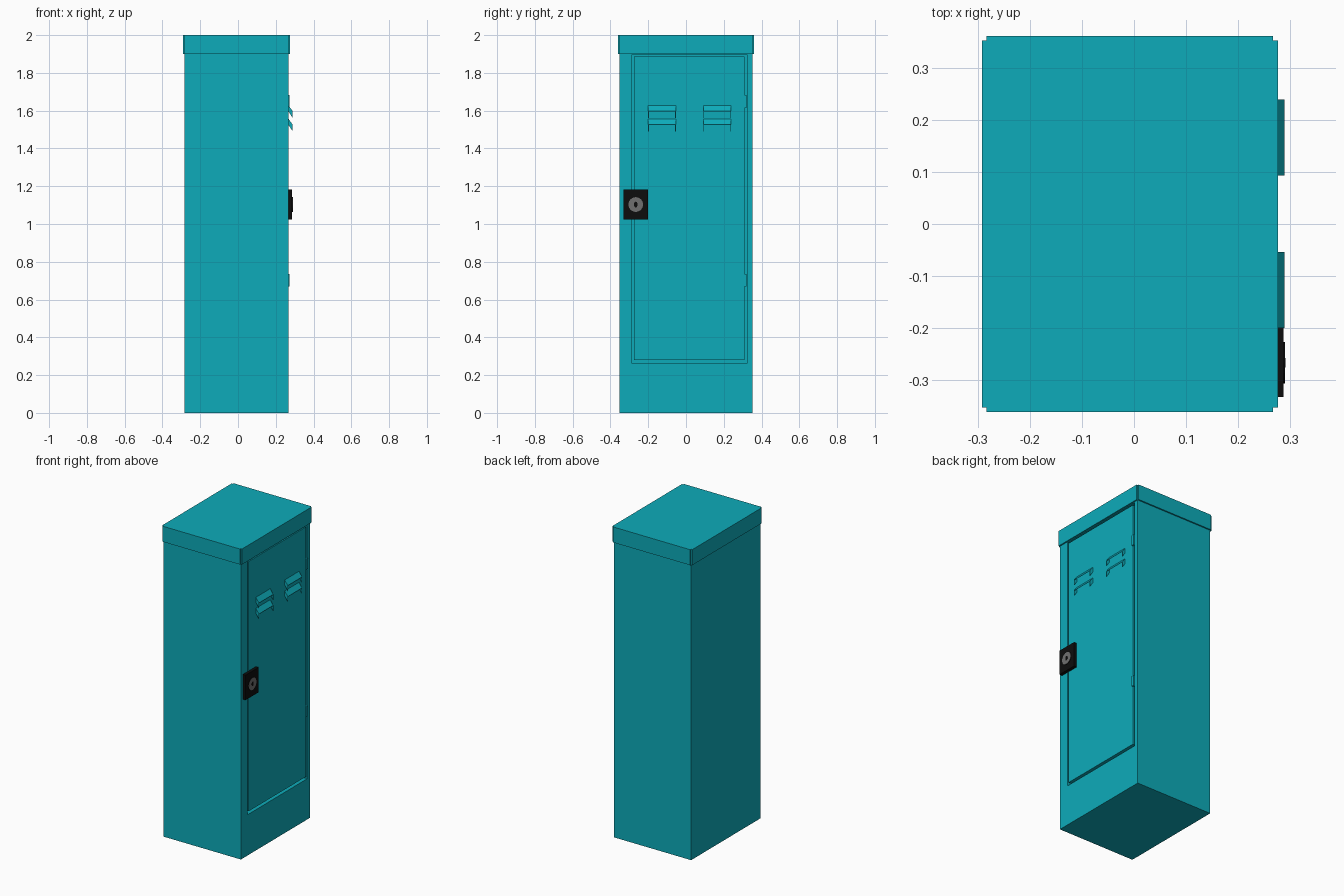
import bpy, bmesh, math

if "Cube" in bpy.data.objects:
    bpy.data.objects.remove(bpy.data.objects["Cube"])


def material(name, rgb):
    m = bpy.data.materials.new(name)
    m.diffuse_color = (*rgb, 1)
    m.use_nodes = True
    m.node_tree.nodes["Principled BSDF"].inputs["Base Color"].default_value = m.diffuse_color
    return m


TEAL = material("teal_paint", (0.004, 0.41, 0.49))
BLACK = material("black_plastic", (0.004, 0.004, 0.004))
GREY = material("lock_metal", (0.16, 0.16, 0.16))


def finish(name, bm, mat):
    bmesh.ops.recalc_face_normals(bm, faces=bm.faces)
    me = bpy.data.meshes.new(name)
    bm.to_mesh(me)
    bm.free()
    me.materials.append(mat)
    ob = bpy.data.objects.new(name, me)
    bpy.context.collection.objects.link(ob)
    return ob


def box(name, x, y, z, mat=TEAL):
    bm = bmesh.new()
    bmesh.ops.create_cube(bm, size=1)
    for v in bm.verts:
        v.co = [r[0] + (c + 0.5) * (r[1] - r[0]) for c, r in zip(v.co, (x, y, z))]
    return finish(name, bm, mat)


def prism(name, points, offset, mat=TEAL):
    """Extrude a closed loop of 3D points along an offset."""
    bm = bmesh.new()
    face = bm.faces.new([bm.verts.new(p) for p in points])
    ext = bmesh.ops.extrude_face_region(bm, geom=[face])["geom"]
    bmesh.ops.translate(bm, vec=offset, verts=[v for v in ext if isinstance(v, bmesh.types.BMVert)])
    return finish(name, bm, mat)


def disc(name, radius, x, y, z, mat, stretch=1.0):
    ring = [(x[0], y + radius * math.cos(a), z + stretch * radius * math.sin(a))
            for a in (i * math.tau / 24 for i in range(24))]
    return prism(name, ring, (x[1] - x[0], 0, 0), mat)


X0, X1, Y, LIP = -0.283, 0.267, 0.352, 0.009

# Cabinet with a recess for the door
body = box("cabinet_body", (X0, X1), (-Y, Y), (0, 1.95))
cutter = box("door_cutter", (X1 - 0.03, X1 + 0.05), (-0.285, 0.322), (0.262, 1.897))
cutter.hide_render = True
cutter.hide_set(True)
mod = body.modifiers.new("door_recess", 'BOOLEAN')
mod.object = cutter
mod.solver = 'EXACT'

# Lid: folded flaps leave a small notch at every corner
xa, xb, yb = X0 - LIP, X1 + LIP, Y + LIP
lid = [(X0, -yb), (X1, -yb), (X1, -Y), (xb, -Y), (xb, Y), (X1, Y),
       (X1, yb), (X0, yb), (X0, Y), (xa, Y), (xa, -Y), (X0, -Y)]
prism("lid", [(x, y, 1.9) for x, y in lid], (0, 0, 0.1))

# Door and hinges
box("door", (X1 - 0.03, X1), (-0.274, 0.309), (0.28, 1.886))
for i, z in enumerate((0.702, 1.648)):
    box(f"hinge_{i}", (X1 - 0.02, X1 + 0.006), (0.303, 0.321), (z - 0.034, z + 0.034))

# Vent louvres: sloping hood with a cheek at each end
for i, ya in enumerate((-0.2, 0.093)):
    for j, z in enumerate((1.628, 1.557)):
        w, t = 0.146, 0.003
        xo = 0.289
        hood = [(X1, ya, z), (xo, ya, z - 0.03), (xo, ya, z - 0.03 - t), (X1, ya, z - t)]
        prism(f"louvre_hood_{i}{j}", hood, (0, w, 0))
        for k, yc in enumerate((ya, ya + w - t)):
            cheek = [(X1, yc, z), (xo, yc, z - 0.03), (xo, yc, z - 0.066), (X1, yc, z - 0.032)]
            prism(f"louvre_cheek_{i}{j}{k}", cheek, (0, t, 0))

# Lock
LY, LZ = -0.266, 1.103
box("lock_plate", (X1, 0.287), (LY - 0.066, LY + 0.066), (LZ - 0.08, LZ + 0.08), BLACK)
disc("lock_barrel", 0.04, (0.285, 0.2895), LY, LZ, BLACK)
disc("lock_face", 0.039, (0.2885, 0.29), LY, LZ, GREY)
disc("keyhole", 0.009, (0.2895, 0.291), LY, LZ, BLACK, 1.7)
